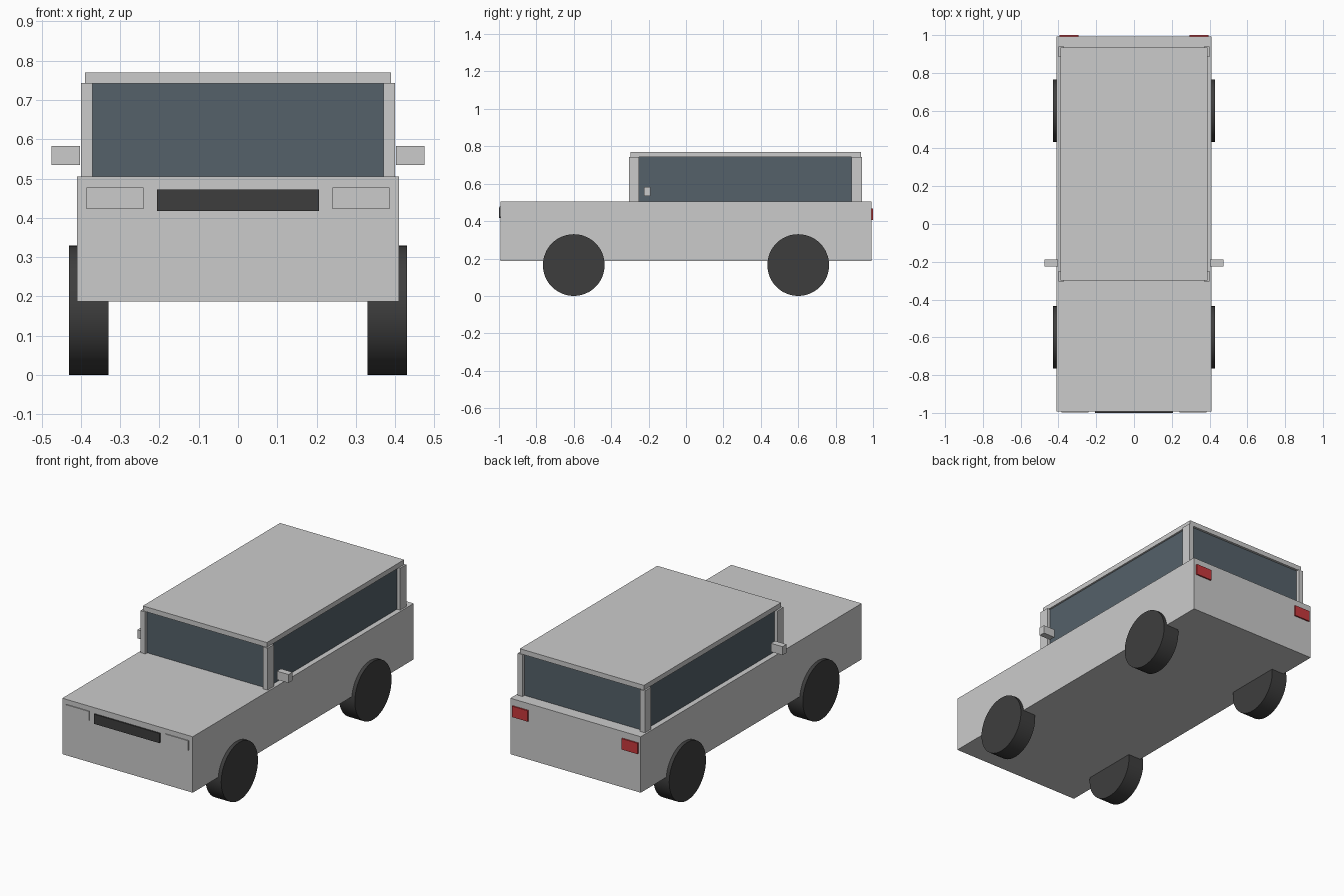
import bpy
import math

if "Cube" in bpy.data.objects:
    bpy.data.objects.remove(bpy.data.objects["Cube"])


def material(name, r, g, b):
    m = bpy.data.materials.new(name)
    m.diffuse_color = (r, g, b, 1)
    m.use_nodes = True
    m.node_tree.nodes["Principled BSDF"].inputs["Base Color"].default_value = m.diffuse_color
    return m


GREY = material("body grey", 0.6, 0.6, 0.6)
GLASS = material("tinted glass", 0.09, 0.12, 0.143)
DARK = material("dark rubber", 0.048, 0.048, 0.048)
RED = material("tail red", 0.58, 0.04, 0.045)


def box(name, x, y, z, mat):
    """Box from (min, max) ranges on each axis."""
    lo, hi = zip(x, y, z)
    bpy.ops.mesh.primitive_cube_add(size=1, location=[(a + b) / 2 for a, b in zip(lo, hi)])
    o = bpy.context.object
    o.name = name
    o.scale = [b - a for a, b in zip(lo, hi)]
    bpy.ops.object.transform_apply(location=False, rotation=False, scale=True)
    o.data.materials.append(mat)
    return o


def pair(name, x, y, z, mat):
    """Box on the +x side and its twin on the -x side."""
    box(name + "_left", x, y, z, mat)
    box(name + "_right", (-x[1], -x[0]), y, z, mat)


# Lower body, glasshouse and roof
box("body", (-0.41, 0.41), (-0.992, 0.992), (0.187, 0.505), GREY)
box("cabin_glass", (-0.38, 0.38), (-0.288, 0.922), (0.503, 0.743), GLASS)
box("roof", (-0.39, 0.39), (-0.298, 0.935), (0.742, 0.77), GREY)

# Corner pillars
pair("front_pillar", (0.37, 0.40), (-0.305, -0.25), (0.503, 0.743), GREY)
pair("rear_pillar", (0.37, 0.40), (0.885, 0.94), (0.503, 0.743), GREY)

# Mirrors, lamps and grille
pair("side_mirror", (0.402, 0.475), (-0.225, -0.189), (0.535, 0.583), GREY)
pair("headlight", (0.24, 0.385), (-0.997, -0.99), (0.423, 0.477), GREY)
pair("tail_light", (0.295, 0.395), (0.991, 1.0), (0.405, 0.467), RED)
box("grille", (-0.206, 0.206), (-1.0, -0.991), (0.417, 0.472), DARK)

# Wheels
for side, sx in (("left", 1), ("right", -1)):
    for end, y in (("front", -0.6), ("rear", 0.6)):
        bpy.ops.mesh.primitive_cylinder_add(vertices=48, radius=0.165, depth=0.1,
                                            location=(sx * 0.38, y, 0.165),
                                            rotation=(0, math.pi / 2, 0))
        wheel = bpy.context.object
        wheel.name = f"{end}_wheel_{side}"
        wheel.data.materials.append(DARK)
        bpy.ops.object.shade_smooth_by_angle(angle=math.radians(30))
